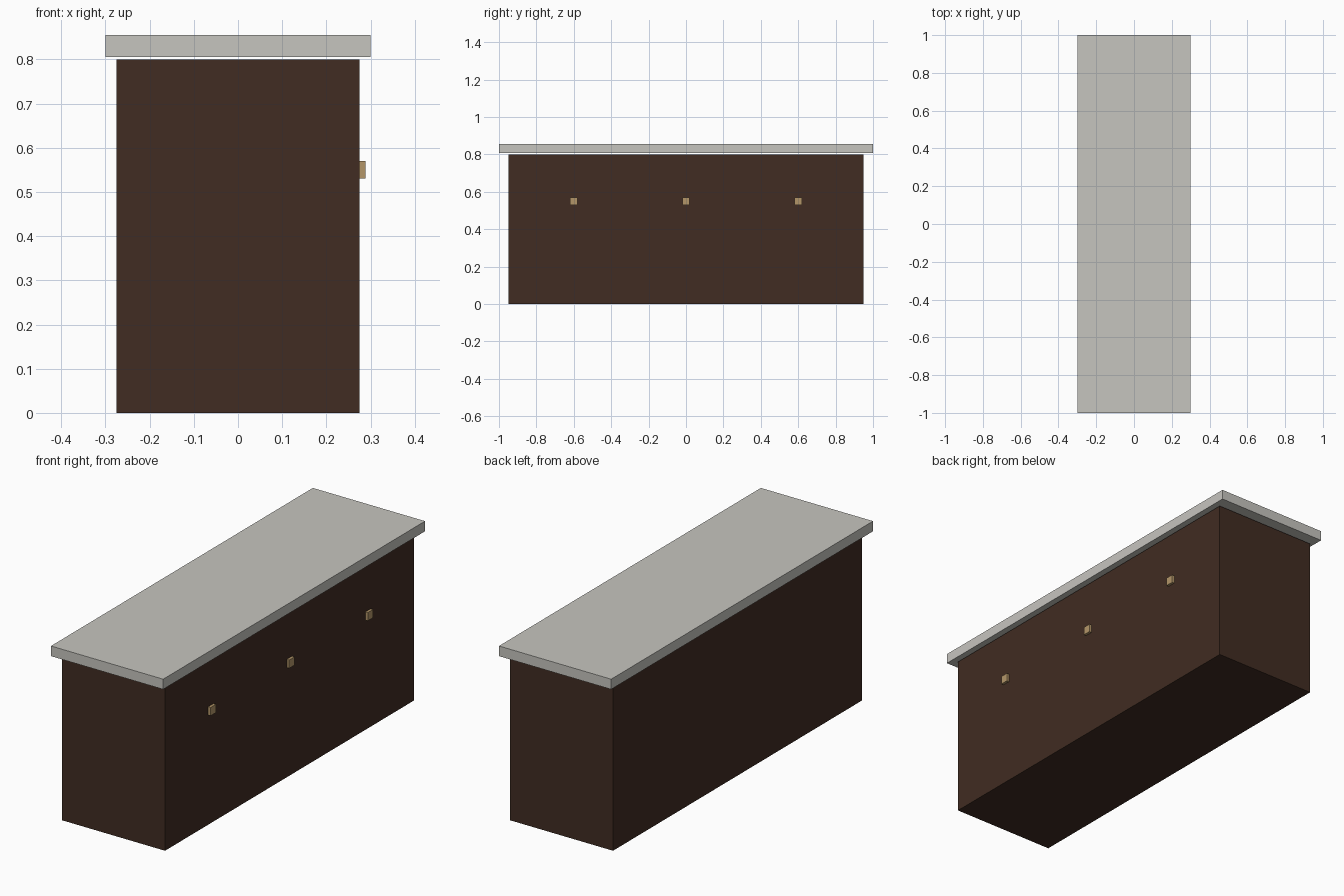
import bpy

default = bpy.data.objects.get("Cube")
if default:
    bpy.data.objects.remove(default, do_unlink=True)


def make_material(name, color):
    mat = bpy.data.materials.new(name)
    mat.use_nodes = True
    mat.diffuse_color = (*color, 1)
    mat.node_tree.nodes["Principled BSDF"].inputs["Base Color"].default_value = (*color, 1)
    return mat


def box(name, low, high, mat):
    """Axis-aligned box between two corners."""
    center = [(a + b) / 2 for a, b in zip(low, high)]
    bpy.ops.mesh.primitive_cube_add(size=1, location=center)
    obj = bpy.context.object
    obj.name = name
    obj.scale = [b - a for a, b in zip(low, high)]
    bpy.ops.object.transform_apply(location=False, rotation=False, scale=True)
    obj.data.materials.append(mat)
    return obj


wood = make_material("dark wood", (0.052, 0.025, 0.016))
stone = make_material("pale grey stone", (0.565, 0.556, 0.52))
brass = make_material("dull brass", (0.456, 0.305, 0.141))

# Cabinet body and overhanging worktop, with a thin shadow gap between
box("cabinet_body", (-0.275, -0.95, 0), (0.275, 0.95, 0.8), wood)
box("worktop", (-0.3, -1, 0.806), (0.3, 1, 0.855), stone)

# Row of square knobs along the right side
for i, y in enumerate((-0.6, 0, 0.6)):
    box(f"knob_{i + 1}", (0.275, y - 0.02, 0.53), (0.288, y + 0.02, 0.57), brass)
